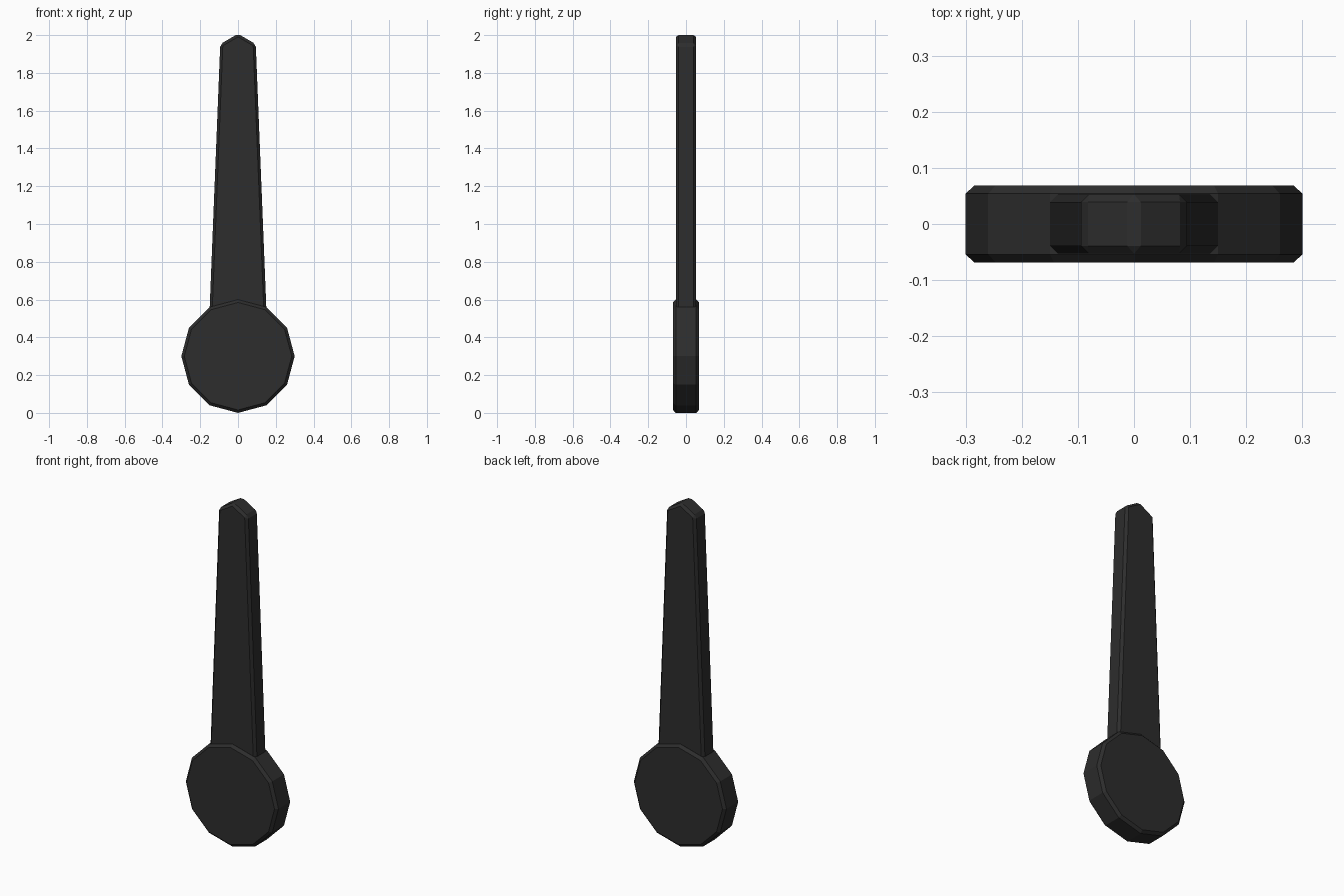
import bpy, bmesh, math

if "Cube" in bpy.data.objects:
    bpy.data.objects.remove(bpy.data.objects["Cube"])

# Single dark colour
dark = bpy.data.materials.new("charcoal")
dark.diffuse_color = (0.026, 0.026, 0.026, 1)
dark.use_nodes = True
dark.node_tree.nodes["Principled BSDF"].inputs["Base Color"].default_value = dark.diffuse_color


def plate(name, outline, half, bevel):
    """Extrude an x/z outline symmetrically along y, with chamfered edges."""
    bm = bmesh.new()
    face = bm.faces.new([bm.verts.new((x, -half, z)) for x, z in outline])
    out = bmesh.ops.extrude_face_region(bm, geom=[face], use_keep_orig=True)
    for v in out["geom"]:
        if isinstance(v, bmesh.types.BMVert):
            v.co.y = half
    bmesh.ops.recalc_face_normals(bm, faces=bm.faces[:])
    sharp = [e for e in bm.edges if e.calc_face_angle(0) > math.radians(35)]
    bmesh.ops.bevel(bm, geom=sharp, offset=bevel, offset_type='OFFSET',
                    segments=1, profile=0.5, affect='EDGES')
    mesh = bpy.data.meshes.new(name)
    bm.to_mesh(mesh)
    bm.free()
    mesh.materials.append(dark)
    obj = bpy.data.objects.new(name, mesh)
    bpy.context.collection.objects.link(obj)
    return obj


# Twelve-sided hub disc, one corner pointing up
hub = [(0.3 * math.sin(i * math.tau / 12), 0.3 + 0.3 * math.cos(i * math.tau / 12))
       for i in range(12)]
plate("hub", hub, 0.069, 0.015)

# Tapered hand with a shallow pointed tip, its root buried in the hub
half_outline = [(0.153, 0.48), (0.094, 1.952)]
hand = half_outline + [(0, 2.007)] + [(-x, z) for x, z in reversed(half_outline)]
plate("pointer", hand, 0.053, 0.014)
